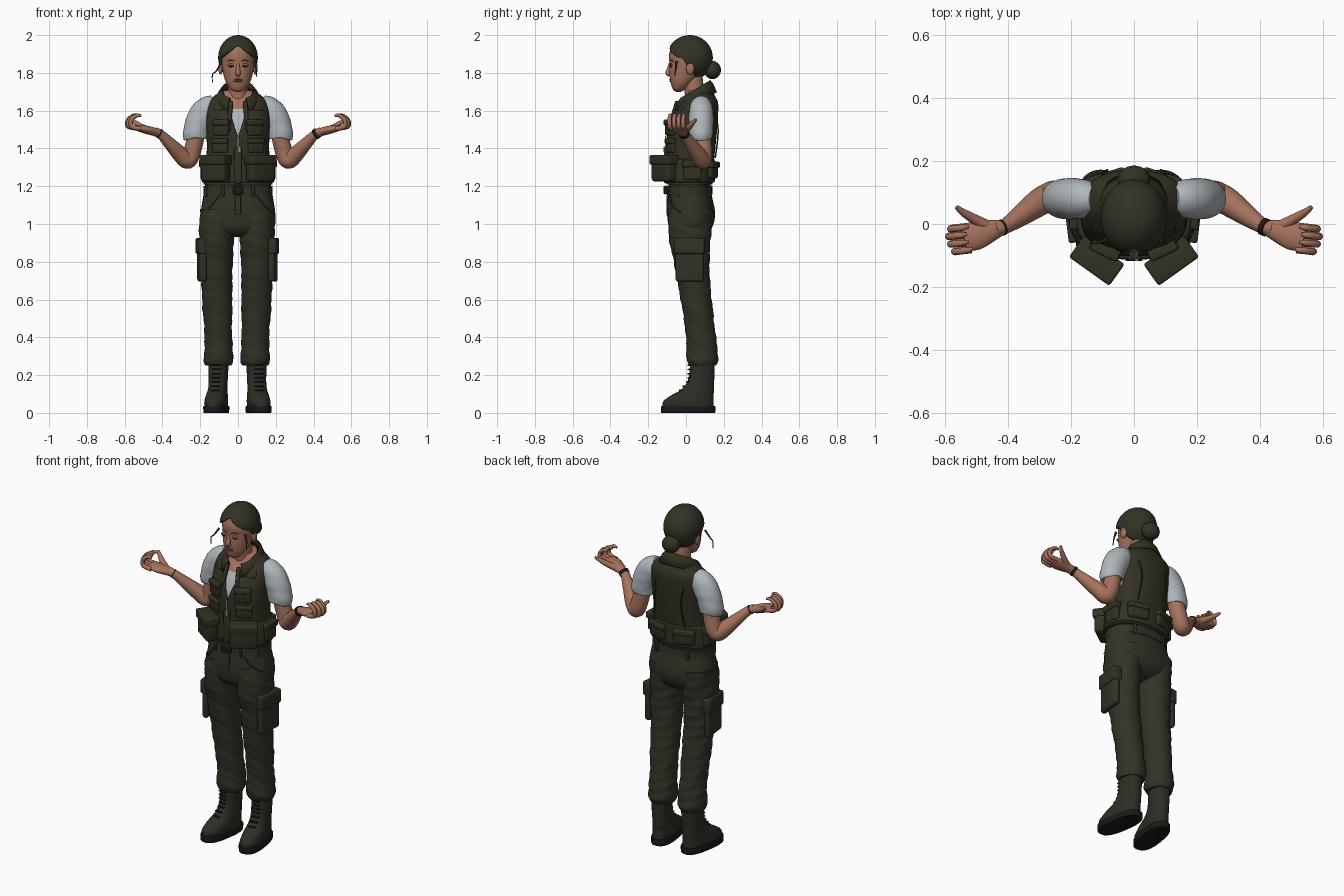
import bpy, bmesh, math
from mathutils import Vector, Matrix, Quaternion

if "Cube" in bpy.data.objects:
    bpy.data.objects.remove(bpy.data.objects["Cube"])


def material(name, r, g, b):
    m = bpy.data.materials.new(name)
    m.use_nodes = True
    m.diffuse_color = (r, g, b, 1)
    node = next(n for n in m.node_tree.nodes if n.type == "BSDF_PRINCIPLED")
    node.inputs["Base Color"].default_value = (r, g, b, 1)
    node.inputs["Roughness"].default_value = 0.8
    return m


skin = material("skin", .38, .17, .11)
flush = material("flushed skin", .25, .10, .07)
cotton = material("pale cotton", .43, .48, .5)
olive = material("vest olive", .031, .031, .017)
drab = material("trouser drab", .033, .032, .02)
hair_mat = material("dark hair", .032, .033, .019)
leather = material("boot leather", .026, .027, .018)
black = material("near black", .01, .01, .008)
metal = material("zip metal", .3, .32, .32)


def finish(name, bm, *mats, thick=0):
    bmesh.ops.recalc_face_normals(bm, faces=bm.faces)
    me = bpy.data.meshes.new(name)
    bm.to_mesh(me)
    bm.free()
    for m in mats:
        me.materials.append(m)
    me.polygons.foreach_set("use_smooth", [True] * len(me.polygons))
    me.set_sharp_from_angle(angle=math.radians(50))
    ob = bpy.data.objects.new(name, me)
    bpy.context.collection.objects.link(ob)
    if thick:
        mod = ob.modifiers.new("thickness", "SOLIDIFY")
        mod.thickness = thick
    return ob


def resample(rings, steps):
    """Catmull-Rom smoothing of a list of rings."""
    p = [Vector(r) for r in rings]
    p = [p[0]] + p + [p[-1]]
    out = []
    for a, b, c, d in zip(p, p[1:], p[2:], p[3:]):
        for i in range(steps):
            t = i / steps
            out.append(b + (c - a) * t / 2 + (a * 2 - b * 5 + c * 4 - d) * t * t / 2
                       + (b * 3 - a - c * 3 + d) * t ** 3 / 2)
    return out + [p[-1]]


def loft_mesh(rings, follow=False, n=32, power=2, steps=5, fold=0):
    """Rings are x, y, z and two radii; they lie flat or follow the path."""
    rings = resample(rings, steps)
    mids = [Vector(r[:3]) for r in rings]
    bm, loops, quat, last = bmesh.new(), [], Quaternion(), None
    for i, r in enumerate(rings):
        if follow:
            t = (mids[min(i + 1, len(mids) - 1)] - mids[max(i - 1, 0)]).normalized()
            quat = last.rotation_difference(t) @ quat if last else t.to_track_quat("Z", "Y")
            last = t
        loop = []
        for k in range(n):
            a = math.tau * k / n
            c, s = math.cos(a), math.sin(a)
            f = 1 + fold * math.sin(75 * r[2] + 3 * s + 2 * c) * math.sin(31 * r[2] + a)
            x = math.copysign(abs(c) ** (2 / power), c) * max(r[3], .001) * f
            y = math.copysign(abs(s) ** (2 / power), s) * max(r[4], .001) * f
            loop.append(bm.verts.new(mids[i] + quat @ Vector((x, y, 0))))
        loops.append(loop)
    for a, b in zip(loops, loops[1:]):
        for k in range(n):
            bm.faces.new((a[k], a[k - 1], b[k - 1], b[k]))
    bm.faces.new(loops[0])
    bm.faces.new(loops[-1])
    return bm


def loft(name, mat, rings, **kw):
    return finish(name, loft_mesh(rings, **kw), mat)


def tube(name, mat, path, n=14):
    return loft(name, mat, [(*p[:4], p[-1]) for p in path], follow=True, n=n)


def box(name, mat, loc, size, turn=0, tilt=0, bevel=.012):
    bm = bmesh.new()
    bmesh.ops.create_cube(bm, size=1)
    bmesh.ops.scale(bm, vec=size, verts=bm.verts)
    bmesh.ops.bevel(bm, geom=bm.edges[:], offset=min(bevel, min(size) * .4),
                    segments=3, profile=.5, affect="EDGES")
    bm.transform(Matrix.Translation(loc) @ Matrix.Rotation(turn, 4, "Z") @ Matrix.Rotation(tilt, 4, "X"))
    return finish(name, bm, mat)


def ball(name, mat, loc, size):
    bm = bmesh.new()
    bmesh.ops.create_uvsphere(bm, u_segments=32, v_segments=20, radius=1)
    bm.transform(Matrix.Translation(loc) @ Matrix.Diagonal((*size, 1)))
    return finish(name, bm, mat)


def pouch(name, mat, loc, size, turn=0, tilt=0):
    w, d, h = size
    box(name, mat, loc, size, turn, tilt, .016)
    up = Matrix.Rotation(turn, 3, "Z") @ Matrix.Rotation(tilt, 3, "X") @ Vector((0, 0, h * .32))
    box(name + "_flap", mat, Vector(loc) + up, (w * 1.05, d + .014, h * .36), turn, tilt, .008)


def cut(bm, point, normal):
    bmesh.ops.bisect_plane(bm, geom=bm.verts[:] + bm.edges[:] + bm.faces[:],
                           plane_co=point, plane_no=normal)


def drop(bm, rule):
    bad = [f for f in bm.faces if rule(f.calc_center_median())]
    bmesh.ops.delete(bm, geom=bad, context="FACES")


# Head, neck and face
loft("head", skin, [(0, -.04, 1.7, .012, .012), (0, -.037, 1.712, .038, .032), (0, -.02, 1.75, .064, .062),
                    (0, 0, 1.8, .079, .088), (0, .01, 1.85, .086, .097), (0, .015, 1.9, .088, .104),
                    (0, .018, 1.95, .074, .086), (0, .02, 1.98, .03, .04)])
tube("neck", skin, [(0, .06, 1.6, .062), (0, .05, 1.66, .053), (0, .035, 1.78, .052)], 24)
tube("nose", skin, [(0, -.084, 1.85, .008), (0, -.091, 1.82, .011), (0, -.095, 1.8, .014), (0, -.084, 1.79, .012)])
for z, h in ((1.757, .005), (1.766, .004)):
    ball("lip", flush, (0, -.08, z), (.024, .009, h))
for s in (1, -1):
    ball("eye_shade", flush, (s * .036, -.079, 1.84), (.02, .006, .011))
    ball("lashes", black, (s * .036, -.083, 1.836), (.015, .004, .003))
    tube("brow", flush, [(s * .016, -.087, 1.862, .003), (s * .036, -.081, 1.867, .004), (s * .055, -.068, 1.862, .002)])
    ball("ear", skin, (s * .092, .022, 1.825), (.012, .022, .034))

# Hair cap with a parted hairline, bun and loose strands
bm = bmesh.new()
bmesh.ops.create_uvsphere(bm, u_segments=40, v_segments=28, radius=1)
bm.transform(Matrix.Translation((0, .02, 1.88)) @ Matrix.Diagonal((.105, .122, .12, 1)))
for s in (1, -1):
    cut(bm, (0, 0, 1.95), (s * .75, 0, 1))
cut(bm, (0, 0, 1.85), (0, 1, .7))
drop(bm, lambda c: c.z < 1.95 - .75 * abs(c.x) and c.y < .7 * (1.85 - c.z))
finish("hair_cap", bm, hair_mat, thick=.015)
ball("hair_bun", hair_mat, (0, .14, 1.815), (.052, .045, .048))
tube("right_strand", hair_mat, [(-.09, -.05, 1.85, .006), (-.115, -.06, 1.81, .004), (-.135, -.06, 1.79, .003), (-.135, -.06, 1.75, .002)])
tube("left_strand", hair_mat, [(.085, -.05, 1.86, .007), (.095, -.055, 1.82, .004), (.098, -.06, 1.78, .002)])

# Shirt body with bare neckline, under a vest cut to a V
torso = [(0, .02, 1.21, .182, .12), (0, .022, 1.3, .172, .122), (0, .027, 1.4, .165, .128),
         (0, .033, 1.5, .168, .132), (0, .05, 1.58, .168, .12), (0, .07, 1.64, .16, .1),
         (0, .075, 1.675, .13, .08), (0, .07, 1.71, .08, .065)]
bm = loft_mesh([(x, y, z - .004, a * .93, b * .92) for x, y, z, a, b in torso], n=48, power=2.3)
cut(bm, (0, 0, 1.61), (0, 0, 1))
for f in bm.faces:
    f.material_index = int(f.calc_center_median().z > 1.61)
finish("shirt_body", bm, cotton, skin)
bm = loft_mesh(torso, n=64, power=2.3)
for s in (1, -1):
    cut(bm, (0, 0, 1.46), (s, 0, -.33))
drop(bm, lambda c: c.y < .07 and abs(c.x) < .33 * (c.z - 1.46))
finish("vest", bm, olive, thick=.012)

# Turned down collar, high at the back and open in front
bm, rows = bmesh.new(), []
for i in range(41):
    t = math.radians(-152 + 304 * i / 40)
    row = []
    for r, low in ((.078, .03), (.088, 0), (.105, .02), (.125, .065)):
        z = 1.712 + .05 * math.cos(t) - low
        row.append(bm.verts.new((r * math.sin(t), .045 + r * .95 * math.cos(t), z)))
    rows.append(row)
for a, b in zip(rows, rows[1:]):
    for k in range(3):
        bm.faces.new((a[k], a[k + 1], b[k + 1], b[k]))
finish("collar", bm, olive, thick=.01)

# Vest fittings
box("zip", metal, (0, -.108, 1.43), (.01, .008, .07), bevel=.002)
box("zip_pull", metal, (.008, -.114, 1.395), (.012, .008, .03), bevel=.002)
box("front_placket", olive, (0, -.106, 1.31), (.04, .02, .19))
loft("vest_waistband", olive, [(0, .02, 1.22, .188, .128), (0, .02, 1.235, .192, .133),
                               (0, .02, 1.33, .183, .133), (0, .02, 1.345, .176, .126)], n=48, power=2.3)
for s in (1, -1):
    pouch("chest_pocket", olive, (s * .09, -.083, 1.51), (.09, .026, .085), s * .45)
    pouch("lower_chest_pocket", olive, (s * .095, -.08, 1.415), (.09, .024, .075), s * .45)
    box("lapel", olive, (s * .044, -.07, 1.57), (.022, .02, .17), s * .3, -.3, .006)
    box("shoulder_patch", olive, (s * .1, -.02, 1.62), (.06, .016, .05), s * .4, -.6, .006)
    pouch("front_pouch", olive, (s * .118, -.116, 1.295), (.15, .07, .14), s * .62)
    pouch("side_pouch", olive, (s * .178, .035, 1.285), (.1, .04, .11), s * 1.55)
    pouch("back_pouch", olive, (s * .085, .135, 1.285), (.12, .045, .09), s * -.3)
    tube("back_seam", olive, [(s * .1, .155, 1.35, .004), (s * .085, .17, 1.5, .004), (s * .1, .145, 1.62, .004)])

# Sleeves, arms and hands
for s in (1, -1):
    loft("sleeve", cotton, [(s * x, .08, z, r, r * 1.1) for x, z, r in
                            ((.12, 1.635, .045), (.155, 1.615, .06), (.19, 1.575, .065),
                             (.212, 1.52, .064), (.225, 1.465, .062), (.226, 1.455, .054))], follow=True, fold=.02)
    tube("arm", skin, [(s * x, y, z, r) for x, y, z, r in
                       ((.215, .085, 1.5, .046), (.233, .09, 1.42, .046), (.25, .092, 1.36, .046),
                        (.27, .085, 1.338, .046), (.305, .065, 1.368, .043), (.36, .025, 1.425, .033),
                        (.41, -.008, 1.475, .024), (.44, -.016, 1.488, .024))], 24)
    loft("palm", skin, [(s * .42, -.012, 1.48, .024, .021), (s * .45, -.02, 1.49, .034, .022),
                        (s * .5, -.036, 1.502, .046, .021), (s * .54, -.045, 1.51, .04, .014)], follow=True, n=20)
    for i in range(4):
        y, reach = -.008 - .024 * i, (.574, .58, .574, .562)[i]
        tube("finger", skin, [(s * .515, y, 1.505, .013), (s * reach, y - .006, 1.515, .012),
                              (s * (reach + .003), y - .008, 1.55, .011), (s * (reach - .028), y - .004, 1.575, .01),
                              (s * (reach - .05), y, 1.572, .006)], 10)
    tube("thumb", skin, [(s * .46, -.01, 1.49, .02), (s * .505, .015, 1.512, .016),
                         (s * .54, .036, 1.535, .012), (s * .562, .053, 1.553, .007)], 12)
tube("watch_strap", black, [(.408, -.007, 1.473, .028), (.422, -.013, 1.482, .028)], 24)
tube("bracelet", black, [(-.415, -.01, 1.478, .026), (-.42, -.012, 1.481, .026)], 24)

# Trousers
loft("trouser_seat", drab, [(0, .02, 1.23, .17, .108), (0, .02, 1.16, .182, .115), (0, .027, 1.06, .197, .127),
                            (0, .025, .99, .195, .117), (0, .022, .95, .165, .09), (0, .02, .93, .1, .05)],
     n=48, power=2.3)
loft("waist_belt", drab, [(0, .02, z, .183, .12) for z in (1.155, 1.2)], n=48, power=2.3)
box("belt_buckle", black, (0, -.107, 1.18), (.055, .022, .045), bevel=.006)
box("fly", drab, (0, -.098, 1.1), (.03, .012, .1), bevel=.004)
for s in (1, -1):
    shift = 0 if s > 0 else -.012
    leg = ((.094, .027, 1.08, .095, .118), (.1, .02, .95, .094, .113), (.103, .028, .82, .088, .097),
           (.1, .04, .7, .082, .087), (.097, .06, .56, .079, .081), (.093, .076, .43, .073, .079),
           (.091, .085, .34, .075, .082), (.091, .087, .28, .079, .083), (.092, .088, .25, .066, .07))
    loft("trouser_leg", drab, [(s * x + shift, y, z, a, b) for x, y, z, a, b in leg], steps=9, fold=.035, n=40)
    pouch("cargo_pocket", drab, (s * .185 + shift / 2, .02, .81), (.15, .036, .23), s * 1.45)
    for x, y in ((.08, -.09), (.16, -.035), (.1, .125)):
        box("belt_loop", drab, (s * x, y, 1.175), (.016, .018, .06), s * math.atan2(x * y * -3, .1), bevel=.004)
    tube("hip_pocket_seam", drab, [(s * .1, -.085, 1.15, .004), (s * .14, -.075, 1.1, .004), (s * .185, -.03, 1.06, .004)])

    # Lace-up boot, toe turned out
    place = Matrix.Translation((s * .098 + shift / 2, .085, 0)) @ Matrix.Rotation(s * .15, 4, "Z")
    boot = [loft("boot", leather, [(0, y, z, a, b) for y, z, a, b in
                                   ((-.075, .03, .056, .138), (-.073, .06, .058, .134), (-.055, .09, .055, .115),
                                    (-.026, .12, .05, .09), (-.008, .16, .049, .072), (0, .22, .051, .066),
                                    (.002, .3, .054, .066))], power=2.4),
            loft("boot_sole", black, [(0, -.074, z, a, a + .082) for z, a in
                                      ((0, .058), (.003, .062), (.032, .063), (.036, .06))], power=2.6, steps=2),
            ball("toe_cap", leather, (0, -.145, .05), (.053, .066, .036))]
    for i in range(7):
        z = .12 + .022 * i
        y = -.115 + .046 * min(1, i / 2.5)
        boot.append(box("lace", black, (0, y, z), (.048, .012, .007), tilt=.2, bevel=.003))
    for ob in boot:
        ob.matrix_world = place
